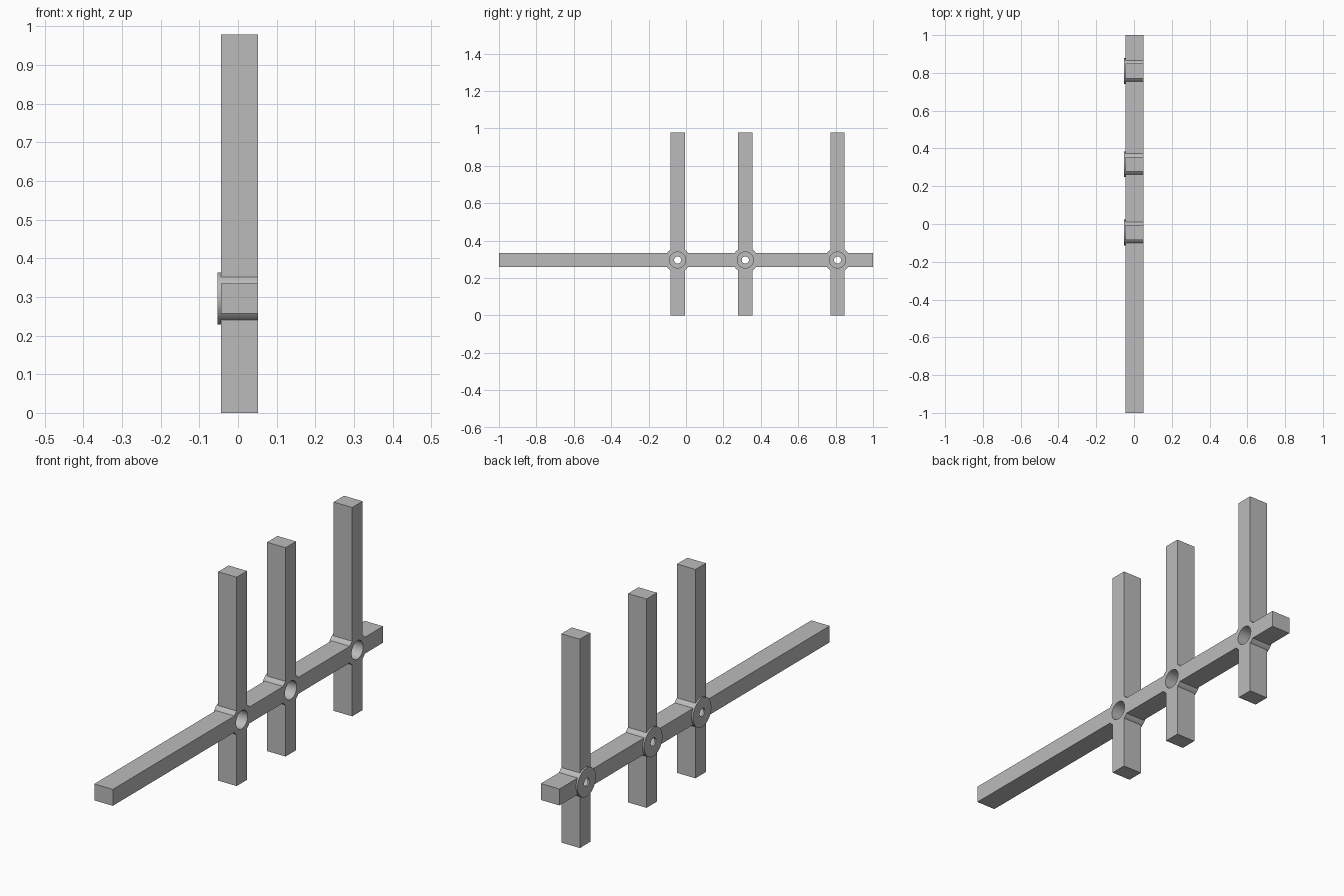
import bpy, bmesh
from math import asin, pi, sin, cos
from mathutils import Matrix

if "Cube" in bpy.data.objects:
    bpy.data.objects.remove(bpy.data.objects["Cube"], do_unlink=True)

POSTS = (-0.045, 0.317, 0.81)       # post positions along the rail
AXIS_Z, TOP_Z = 0.296, 0.978
HALF = 0.0385                       # half width of rail and posts
HUB_R, BORE_R, PIN_R = 0.0675, 0.043, 0.019
BACK, SEAT, FACE = -0.0525, -0.0445, 0.0515   # x of cap, frame back, frame face

grey = bpy.data.materials.new("plain grey")
grey.use_nodes = True
grey.diffuse_color = (0.5, 0.5, 0.5, 1)
grey.node_tree.nodes["Principled BSDF"].inputs["Base Color"].default_value = (0.5, 0.5, 0.5, 1)


def arc(y, r, start, end, steps):
    """Points on a circle around a hub axis."""
    return [(y + r * cos(start + (end - start) * i / steps),
             AXIS_Z + r * sin(start + (end - start) * i / steps)) for i in range(steps + 1)]


def circle(y, r):
    return arc(y, r, 0, 2 * pi, 48)[:-1]


def plate(name, loops, x0, x1):
    """Solid plate from closed y-z loops (inner loops are holes), from x0 to x1."""
    curve = bpy.data.curves.new(name, 'CURVE')
    curve.dimensions, curve.fill_mode = '2D', 'BOTH'
    curve.extrude = (x1 - x0) / 2
    for loop in loops:
        spline = curve.splines.new('POLY')
        spline.points.add(len(loop) - 1)
        for point, (y, z) in zip(spline.points, loop):
            point.co = (y, z, 0, 1)
        spline.use_cyclic_u = True
    temp = bpy.data.objects.new(name + " outline", curve)
    bpy.context.collection.objects.link(temp)
    mesh = bpy.data.meshes.new_from_object(temp.evaluated_get(bpy.context.evaluated_depsgraph_get()))
    bpy.data.objects.remove(temp, do_unlink=True)

    # stand the outline up in the y-z plane and weld it
    bm = bmesh.new()
    bm.from_mesh(mesh)
    bm.transform(Matrix(((0, 0, 1, (x0 + x1) / 2), (1, 0, 0, 0), (0, 1, 0, 0), (0, 0, 0, 1))))
    bmesh.ops.remove_doubles(bm, verts=bm.verts, dist=1e-5)
    bmesh.ops.recalc_face_normals(bm, faces=bm.faces)
    bm.to_mesh(mesh)
    bm.free()
    mesh.materials.clear()
    mesh.materials.append(grey)
    obj = bpy.data.objects.new(name, mesh)
    bpy.context.collection.objects.link(obj)
    bpy.ops.object.select_all(action='DESELECT')
    obj.select_set(True)
    bpy.context.view_layer.objects.active = obj
    bpy.ops.object.shade_smooth_by_angle(angle=0.5)
    return obj


def edge(side, tip):
    """Upper (side 1) or lower (side -1) outline of the rail, from -y to +y."""
    a = asin(HALF / HUB_R)
    points = [(-1, AXIS_Z + side * HALF)]
    for y in POSTS:
        points += arc(y, HUB_R, side * (pi - a), side * (pi / 2 + a), 6)
        points += [(y - HALF, tip), (y + HALF, tip)]
        points += arc(y, HUB_R, side * (pi / 2 - a), side * a, 6)
    return points + [(1, AXIS_Z + side * HALF)]


# rail, posts and round hubs in one piece, with the bores
outline = edge(1, TOP_Z) + edge(-1, 0)[::-1]
plate("frame", [outline] + [circle(y, BORE_R) for y in POSTS], SEAT, FACE)

# thin flanged caps closing the bores, each with a pin hole
for n, y in enumerate(POSTS, 1):
    plate(f"hub_cap_{n}", [circle(y, HUB_R), circle(y, PIN_R)], BACK, SEAT)
